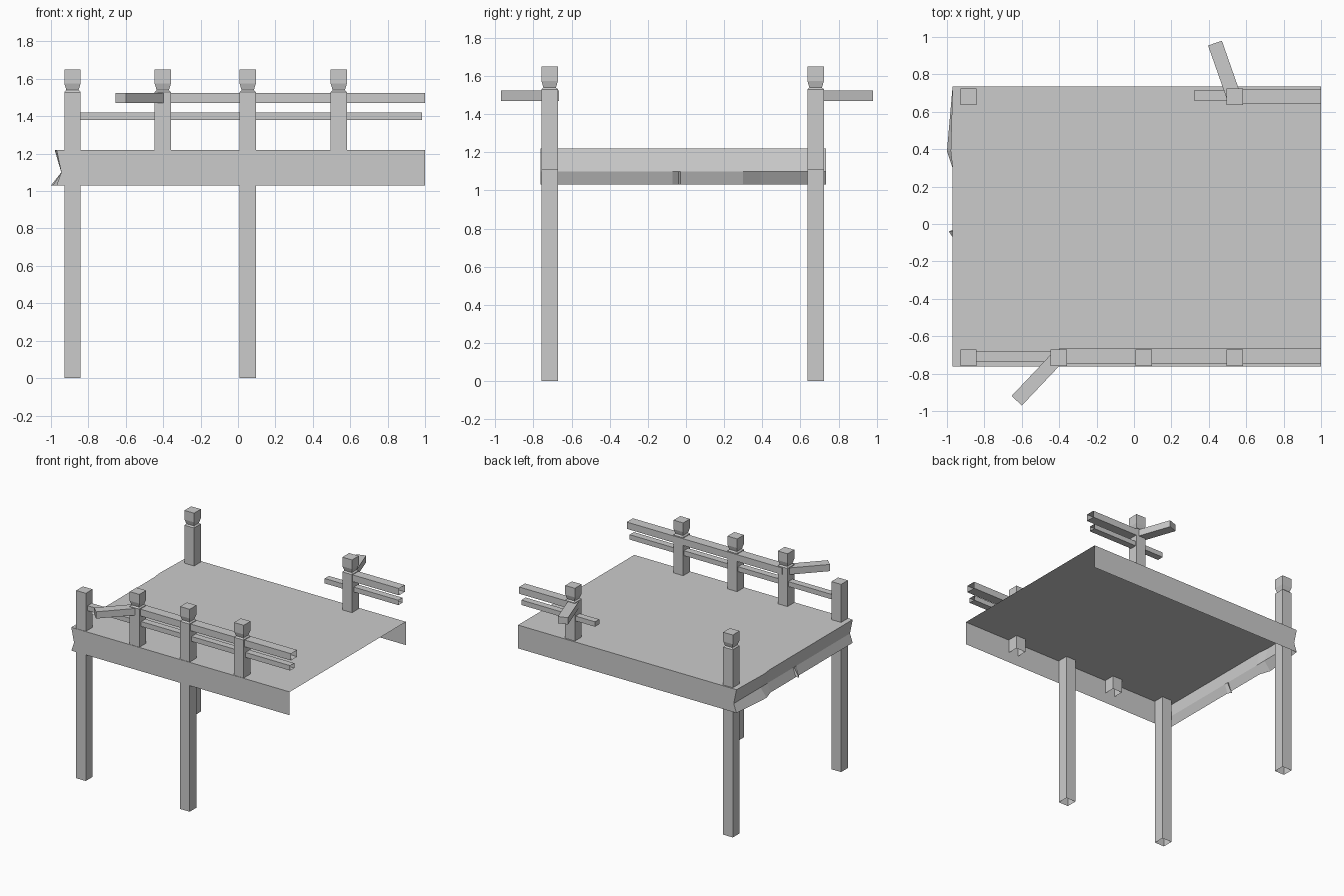
import bpy
from mathutils import Vector

if "Cube" in bpy.data.objects:
    bpy.data.objects.remove(bpy.data.objects["Cube"])


def make(name, verts, faces):
    mesh = bpy.data.meshes.new(name)
    mesh.from_pydata(verts, [], faces)
    mesh.update()
    ob = bpy.data.objects.new(name, mesh)
    bpy.context.collection.objects.link(ob)
    return ob


def square_loft(name, x, y, profile):
    """Square rings (half width, z) stacked upward: open bottom, closed top."""
    verts, faces = [], []
    for h, z in profile:
        verts += [(x + sx * h, y + sy * h, z) for sx, sy in ((-1, -1), (1, -1), (1, 1), (-1, 1))]
    for i in range(len(profile) - 1):
        for j in range(4):
            k = (j + 1) % 4
            faces.append((4 * i + j, 4 * i + k, 4 * i + 4 + k, 4 * i + 4 + j))
    n = len(verts)
    faces.append((n - 4, n - 3, n - 2, n - 1))
    return make(name, verts, faces)


def rail(name, a, b, width, z0, z1, close_end=False):
    """Hollow box rail from a to b (xy points), b end left open unless asked."""
    a, b = Vector(a), Vector(b)
    d = (b - a).normalized()
    s = Vector((-d.y, d.x)) * width / 2
    verts = []
    for p in (a, b):
        verts += [(*(p + s), z0), (*(p - s), z0), (*(p - s), z1), (*(p + s), z1)]
    faces = [(j, (j + 1) % 4, (j + 1) % 4 + 4, j + 4) for j in range(4)]
    faces.append((3, 2, 1, 0))
    if close_end:
        faces.append((4, 5, 6, 7))
    return make(name, verts, faces)


FRONT, BACK = -0.715, 0.68
W = 0.0435
BOTTOM, MID, TOP = 1.03, 1.10, 1.22

# deck shell: top, two side skirts, splintered left end, right end open
stations = [  # y, x of top edge, x of middle crease, x of bottom edge
    (-0.762, -0.97, -0.945, -0.97),
    (-0.07, -0.97, -0.945, -0.97),
    (-0.04, -0.97, -0.945, -0.99),
    (-0.03, -0.97, -0.945, -0.97),
    (0.30, -0.97, -0.945, -0.97),
    (0.39, -0.98, -0.945, -1.0),
    (0.735, -0.97, -0.945, -0.97),
]
verts = []
for y, xt, xm, xb in stations:
    verts += [(xt, y, TOP), (xm, y, MID), (xb, y, BOTTOM)]
n = len(stations)
faces = []
for i in range(n - 1):
    for j in range(2):
        faces.append((3 * i + j, 3 * i + 3 + j, 3 * i + 4 + j, 3 * i + 1 + j))
c = len(verts)
y0, y1 = stations[0][0], stations[-1][0]
verts += [(1, y0, TOP), (1, y0, BOTTOM), (1, y1, TOP), (1, y1, BOTTOM)]
last = 3 * (n - 1)
faces.append((0, 1, 2, c + 1, c))
faces.append((last, c + 2, c + 3, last + 2, last + 1))
faces.append((0, c, c + 2, *[3 * i for i in range(n - 1, 0, -1)]))
make("deck", verts, faces)

# posts: long ones reach the ground, short ones stop under the deck
CAP = [(W, 1.53), (0.033, 1.54), (W, 1.575), (W, 1.65)]
posts = [  # name, x, y, foot height, has cap
    ("front_left_leg", -0.885, FRONT, 0, False),
    ("front_middle_leg", 0.052, FRONT, 0, True),
    ("back_left_leg", -0.885, BACK, 0, True),
    ("front_short_post_left", -0.402, FRONT, 1.11, True),
    ("front_short_post_right", 0.539, FRONT, 1.11, True),
    ("back_short_post", 0.539, BACK, 1.11, True),
]
for name, x, y, foot, cap in posts:
    profile = [(W, foot)] + (CAP if cap else [(W, 1.53)])
    square_loft(name, x, y, profile)

# rails
U, L = (1.47, 1.525), (1.38, 1.42)
rail("front_upper_rail", (-0.40, -0.705), (1, -0.705), 0.08, *U)
rail("front_lower_rail", (-0.86, -0.708), (0.985, -0.708), 0.054, *L)
rail("back_upper_rail", (0.54, 0.683), (1, 0.683), 0.075, *U)
rail("back_lower_rail", (0.32, 0.687), (0.985, 0.687), 0.054, *L)

# broken rails swung outward
rail("front_broken_rail", (-0.40, -0.705), (-0.627, -0.945), 0.075, *U, True)
rail("back_broken_rail", (0.53, 0.69), (0.433, 0.967), 0.078, *U, True)
